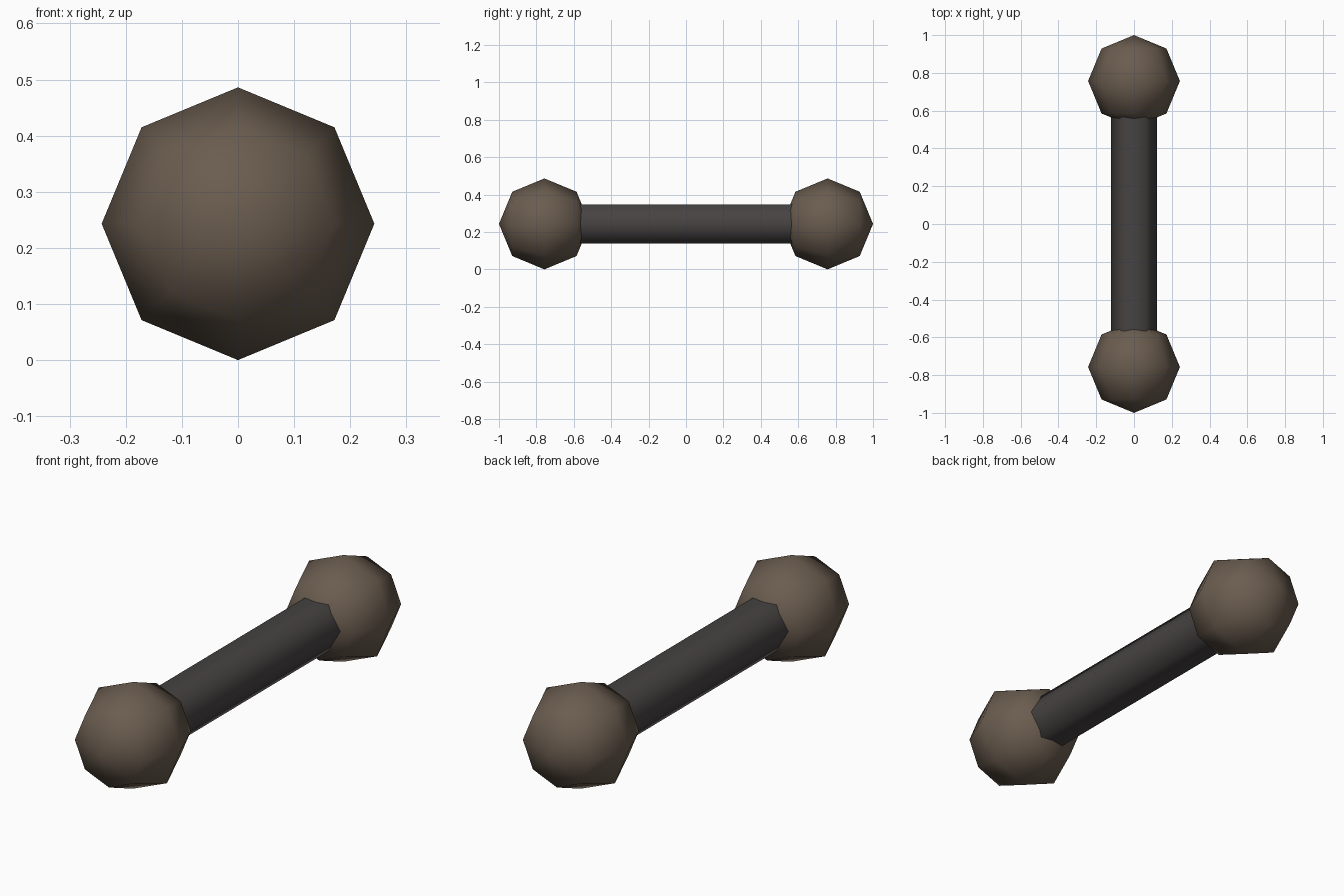
import bpy, math

if "Cube" in bpy.data.objects:
    bpy.data.objects.remove(bpy.data.objects["Cube"])

R = 0.243           # end ball radius
CENTRE = 1.0 - R    # ball distance from the middle
BAR_R = 0.121       # hexagonal bar radius


def material(name, rgb):
    m = bpy.data.materials.new(name)
    m.diffuse_color = (*rgb, 1.0)
    m.use_nodes = True
    m.node_tree.nodes["Principled BSDF"].inputs["Base Color"].default_value = m.diffuse_color
    return m


brown = material("dull_brown", (0.145, 0.108, 0.078))
grey = material("dark_grey", (0.062, 0.056, 0.055))


def finish(name, mat):
    ob = bpy.context.object
    ob.name = name
    ob.data.materials.append(mat)
    bpy.ops.object.transform_apply(location=False, rotation=True, scale=True)
    bpy.ops.object.shade_smooth()
    return ob


# End balls: low-poly spheres with their poles along the bar
for side, name in ((-1, "front_ball"), (1, "back_ball")):
    bpy.ops.mesh.primitive_uv_sphere_add(
        segments=8, ring_count=4, radius=R,
        location=(0, side * CENTRE, R), rotation=(math.pi / 2, 0, 0))
    finish(name, brown)

# Handle bar: six-sided, corners pointing left and right
bpy.ops.mesh.primitive_cylinder_add(
    vertices=6, radius=BAR_R, depth=1.22, end_fill_type='NOTHING',
    location=(0, 0, R), rotation=(math.pi / 2, 0, 0))
bar = finish("handle_bar", grey)
# Turn the hexagon so its corners lie on the x axis
bar.rotation_euler = (0, math.radians(30), 0)
bpy.ops.object.transform_apply(location=False, rotation=True, scale=False)
